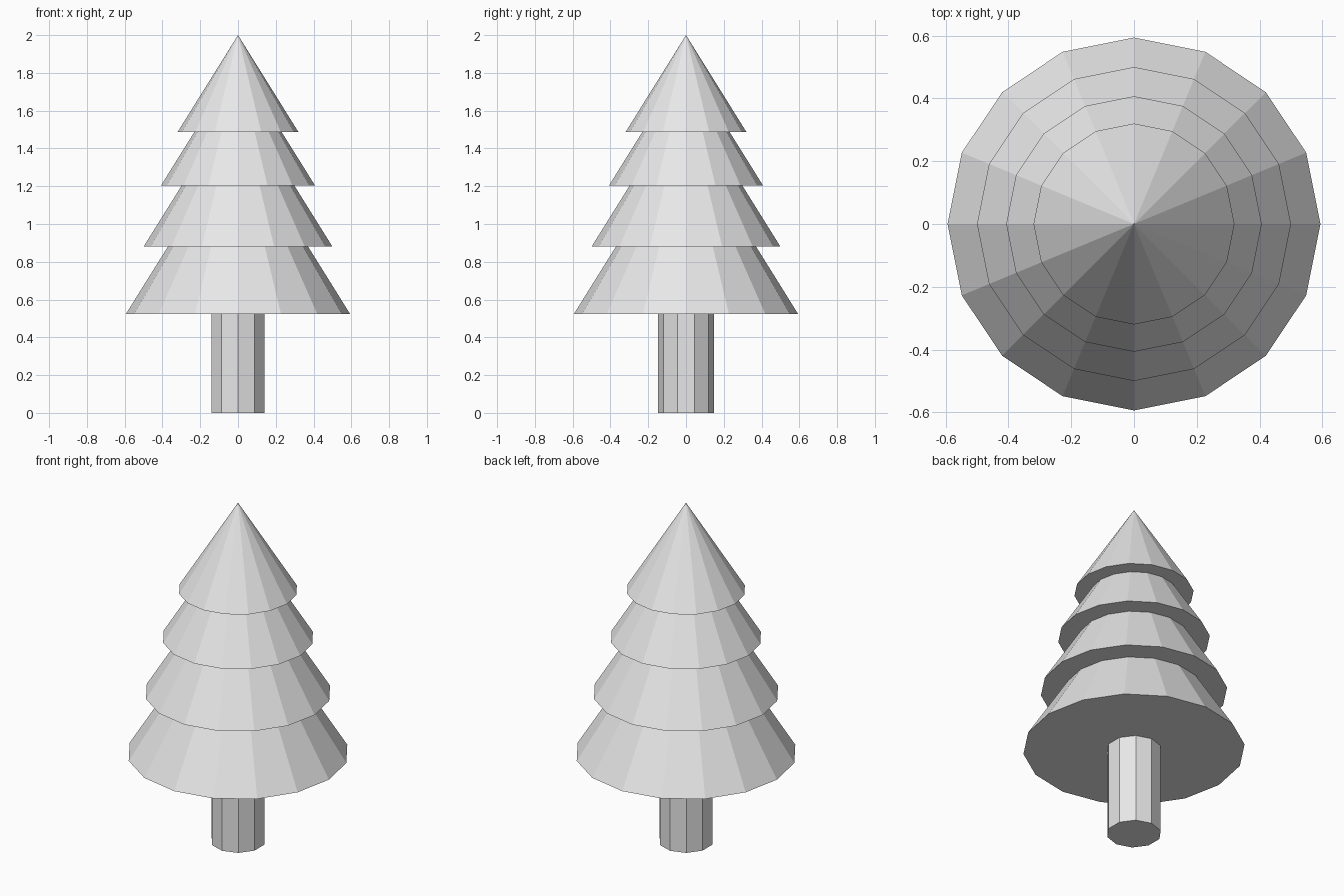
import bpy
import math

cube = bpy.data.objects.get("Cube")
if cube:
    bpy.data.objects.remove(cube, do_unlink=True)

# Single flat colour
GREY = (0.8, 0.8, 0.8, 1.0)
grey = bpy.data.materials.new("light_grey")
grey.use_nodes = True
grey.diffuse_color = GREY
grey.node_tree.nodes["Principled BSDF"].inputs["Base Color"].default_value = GREY


def finish(name):
    obj = bpy.context.object
    obj.name = name
    obj.data.materials.append(grey)


# Trunk: ten-sided post with a corner towards the front
bpy.ops.mesh.primitive_cylinder_add(
    vertices=10, radius=0.147, depth=0.523, location=(0, 0, 0.2615))
finish("trunk")

# Foliage: four overlapping cones with the same slope
SLOPE = 1.603
tiers = [
    ("bottom_branches", 0.594, 0.523),
    ("lower_branches", 0.50, 0.88),
    ("upper_branches", 0.407, 1.205),
    ("top_branches", 0.32, 1.487),
]
for name, radius, base in tiers:
    height = radius * SLOPE
    bpy.ops.mesh.primitive_cone_add(
        vertices=16, radius1=radius, radius2=0, depth=height,
        location=(0, 0, base + height / 2))
    finish(name)
